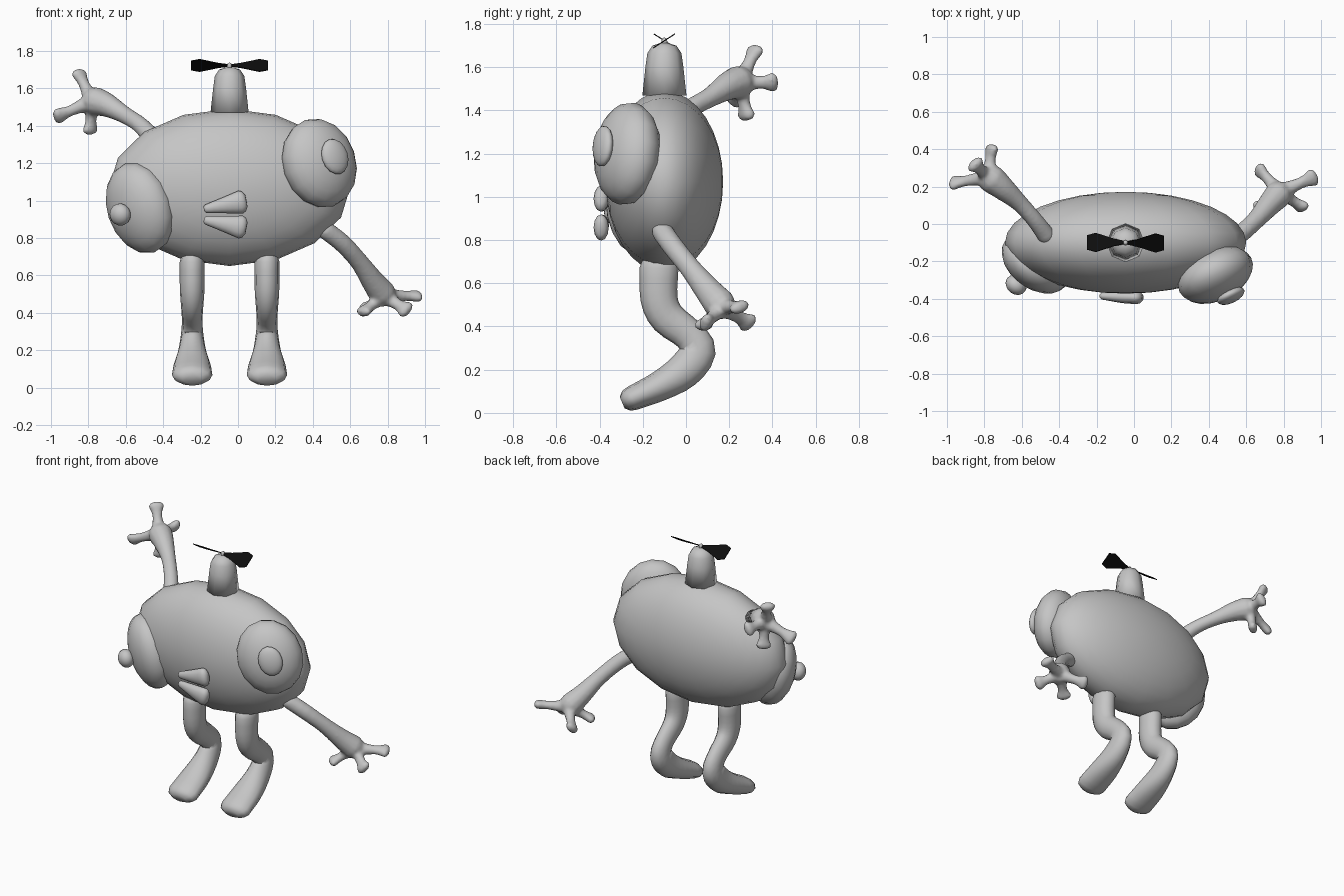
import bpy, bmesh, math
from mathutils import Vector, Matrix

if "Cube" in bpy.data.objects:
    bpy.data.objects.remove(bpy.data.objects["Cube"])


def material(name, rgb):
    m = bpy.data.materials.new(name)
    m.diffuse_color = (*rgb, 1)
    m.use_nodes = True
    m.node_tree.nodes["Principled BSDF"].inputs["Base Color"].default_value = m.diffuse_color
    return m


GREY = material("light grey", (0.56, 0.56, 0.56))
BLACK = material("black", (0.004, 0.004, 0.004))
CX, CY = -0.045, -0.1  # centre line of the body


def finish(name, bm, mat=GREY, smooth=True):
    bmesh.ops.recalc_face_normals(bm, faces=bm.faces)
    me = bpy.data.meshes.new(name)
    for f in bm.faces:
        f.smooth = smooth
    bm.to_mesh(me)
    bm.free()
    me.materials.append(mat)
    ob = bpy.data.objects.new(name, me)
    bpy.context.collection.objects.link(ob)
    return ob


def ellipsoid(name, centre, radii, normal=(0, -1, 0), up=(0, 0, 1), seg=16, rings=12):
    """Ellipsoid with radii (width, length, thickness); thickness along normal."""
    n = Vector(normal).normalized()
    w = Vector(up).cross(n).normalized()
    l = n.cross(w)
    basis = Matrix((w * radii[0], l * radii[1], n * radii[2])).transposed()
    bm = bmesh.new()
    bmesh.ops.create_uvsphere(bm, u_segments=seg, v_segments=rings, radius=1,
                              matrix=Matrix.Translation(centre) @ basis.to_4x4())
    return finish(name, bm)


def spline(pts, steps):
    """Catmull-Rom through tuples of any length."""
    pts = [Vector(p) for p in pts]
    p = [2 * pts[0] - pts[1]] + pts + [2 * pts[-1] - pts[-2]]
    out = []
    for i in range(1, len(p) - 2):
        for s in range(steps):
            t = s / steps
            a, b, c, d = p[i - 1:i + 3]
            out.append(0.5 * (2 * b + (c - a) * t + (2 * a - 5 * b + 4 * c - d) * t * t
                              + (3 * b - a - 3 * c + d) * t ** 3))
    return out + [pts[-1]]


def tube(bm, pts, side=(1, 0, 0), seg=12, steps=3):
    """Round-ended tube; pts are (x, y, z, side radius, other radius)."""
    path = spline(pts, steps)
    pos = [Vector(q[:3]) for q in path]
    sections = []
    for i, q in enumerate(path):
        t = (pos[min(i + 1, len(pos) - 1)] - pos[max(i - 1, 0)]).normalized()
        u = Vector(side)
        u = (u - t * u.dot(t)).normalized()
        v = t.cross(u)
        r = min(q[3], q[4])
        sec = [(pos[i], u, v, q[3], q[4])]
        cap = [(pos[i] + t * r * k * (-1 if i == 0 else 1), u, v, q[3] * s, q[4] * s)
               for k, s in ((0.5, 0.87), (0.87, 0.5))]
        if i == 0:
            sec = cap[::-1] + sec
        elif i == len(path) - 1:
            sec = sec + cap
        sections += sec
    rings = [[bm.verts.new(c + u * a * math.cos(k * math.tau / seg) + v * b * math.sin(k * math.tau / seg))
              for k in range(seg)] for c, u, v, a, b in sections]
    for r0, r1 in zip(rings, rings[1:]):
        for k in range(seg):
            j = (k + 1) % seg
            bm.faces.new((r0[k], r0[j], r1[j], r1[k]))
    bm.faces.new(rings[0][::-1])
    bm.faces.new(rings[-1])


# Body
ellipsoid("body", (CX, CY, 1.07), (0.645, 0.42, 0.272), seg=16, rings=16)

# Eyes and pupils
right_n, left_n = (0.45, -0.88, 0.15), (-0.6, -0.75, -0.2)
tilt = (-0.31, 0, 0.95)
ellipsoid("right_eye", (0.435, -0.272, 1.2), (0.21, 0.243, 0.136), right_n, tilt)
ellipsoid("left_eye", (-0.525, -0.21, 0.96), (0.2, 0.25, 0.13), left_n, tilt)
ellipsoid("right_pupil", (0.518, -0.385, 1.235), (0.077, 0.097, 0.035), right_n, tilt)
ellipsoid("left_pupil", (-0.63, -0.325, 0.925), (0.06, 0.06, 0.05), left_n, tilt)

# Lips: two tapered lobes
for name, s in (("upper_lip", 1), ("lower_lip", -1)):
    bm = bmesh.new()
    zc = 0.925
    tube(bm, [(-0.165, -0.385, zc + s * 0.032, 0.024, 0.02),
              (-0.06, -0.39, zc + s * 0.052, 0.046, 0.033),
              (0.015, -0.393, zc + s * 0.067, 0.062, 0.035)], side=(0, 0, 1))
    finish(name, bm)

# Legs
for name, x in (("left_leg", CX - 0.2), ("right_leg", CX + 0.2)):
    bm = bmesh.new()
    tube(bm, [(x, -0.125, 0.67, 0.067, 0.09), (x, -0.125, 0.53, 0.066, 0.086),
              (x, -0.085, 0.44, 0.06, 0.082), (x, 0.015, 0.36, 0.055, 0.075),
              (x, 0.055, 0.285, 0.06, 0.083), (x, -0.01, 0.195, 0.075, 0.083),
              (x, -0.12, 0.125, 0.098, 0.07), (x, -0.25, 0.067, 0.108, 0.057)])
    finish(name, bm)


# Arms with four flared digits, blended into one skin
def arm(name, path, palm, tips):
    bm = bmesh.new()
    tube(bm, [(*p, r, r) for *p, r in path], side=(0.3, -0.8, 0.5))
    palm = Vector(palm)
    for t in tips:
        t = Vector(t)
        d = (t - palm).normalized()
        axis = Vector(path[-1][:3]) - Vector(path[0][:3])
        side = d.cross(axis)
        tube(bm, [(*palm, 0.05, 0.045), (*palm.lerp(t, 0.62), 0.031, 0.028),
                  (*(t - d * 0.005), 0.052, 0.03)], side=side)
    ob = finish(name, bm)
    rm = ob.modifiers.new("blend", "REMESH")
    rm.mode = "VOXEL"
    rm.voxel_size = 0.011
    rm.use_smooth_shade = True
    sm = ob.modifiers.new("soften", "SMOOTH")
    sm.factor = 0.5
    sm.iterations = 5


arm("right_arm",
    [(0.47, -0.11, 0.84, 0.05), (0.56, -0.06, 0.77, 0.05), (0.65, 0.02, 0.67, 0.05),
     (0.72, 0.1, 0.57, 0.063), (0.77, 0.155, 0.505, 0.075)],
    (0.78, 0.17, 0.49),
    [(0.67, 0.08, 0.405), (0.9, 0.09, 0.415), (0.96, 0.25, 0.49), (0.67, 0.29, 0.415)])
arm("left_arm",
    [(-0.47, -0.06, 1.35, 0.05), (-0.53, 0.02, 1.41, 0.045), (-0.61, 0.11, 1.46, 0.047),
     (-0.7, 0.19, 1.51, 0.065), (-0.76, 0.24, 1.53, 0.078)],
    (-0.78, 0.25, 1.53),
    [(-0.85, 0.32, 1.68), (-0.965, 0.22, 1.45), (-0.79, 0.28, 1.375), (-0.76, 0.405, 1.53)])

# Hat: eight-sided rounded frustum
bm = bmesh.new()
prof = [(0.102, 1.47), (0.088, 1.6), (0.079, 1.665), (0.056, 1.7), (0.02, 1.712)]
rings = [[bm.verts.new((CX + r * math.sin(k * math.tau / 8), CY + r * math.cos(k * math.tau / 8), z))
          for k in range(8)] for r, z in prof]
for a, b in zip(rings, rings[1:]):
    for k in range(8):
        bm.faces.new((a[k], a[(k + 1) % 8], b[(k + 1) % 8], b[k]))
bm.faces.new(rings[0])
bm.faces.new(rings[-1])
finish("hat", bm)

# Propeller hub and two pitched blades
ellipsoid("propeller_hub", (CX, CY, 1.718), (0.014, 0.02, 0.014), seg=8, rings=6)
for name, s in (("left_blade", -1), ("right_blade", 1)):
    bm = bmesh.new()
    outline = [(0.01, -0.01), (0.06, -0.022), (0.16, -0.06), (0.205, -0.045),
               (0.205, 0.045), (0.16, 0.06), (0.06, 0.022), (0.01, 0.01)]
    pitch = math.radians(33) * s
    f = bm.faces.new([bm.verts.new((CX + s * x, CY + c * math.cos(pitch), 1.72 + c * math.sin(pitch)))
                      for x, c in outline])
    ext = bmesh.ops.extrude_face_region(bm, geom=[f])
    up = Vector((0, -math.sin(pitch), math.cos(pitch))) * 0.005
    bmesh.ops.translate(bm, vec=up, verts=[v for v in ext["geom"] if isinstance(v, bmesh.types.BMVert)])
    finish(name, bm, BLACK, smooth=False)
